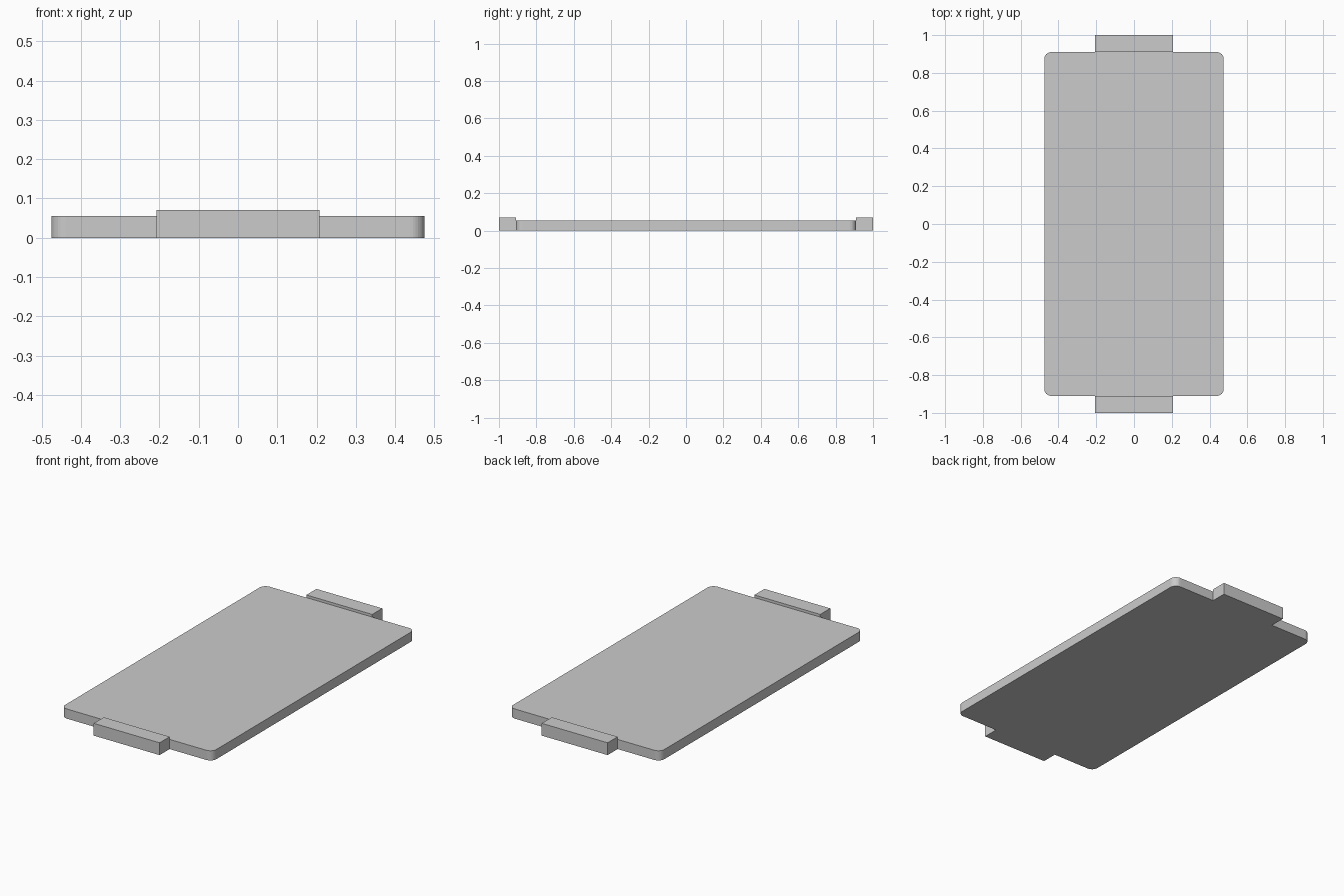
import bpy, bmesh
from math import sin, cos, pi

if "Cube" in bpy.data.objects:
    bpy.data.objects.remove(bpy.data.objects["Cube"])

HALF_X, HALF_Y, THICK, RADIUS, SEG = 0.475, 0.91, 0.055, 0.037, 8
TAB_X, TAB_Z = 0.207, 0.07


def extrude_outline(name, outline, height):
    """Make a solid by raising a flat outline from z = 0."""
    bm = bmesh.new()
    base = bm.faces.new([bm.verts.new((x, y, 0)) for x, y in outline])
    top = bmesh.ops.extrude_face_region(bm, geom=[base], use_keep_orig=True)
    verts = [v for v in top["geom"] if isinstance(v, bmesh.types.BMVert)]
    bmesh.ops.translate(bm, verts=verts, vec=(0, 0, height))
    bmesh.ops.recalc_face_normals(bm, faces=bm.faces)
    mesh = bpy.data.meshes.new(name)
    bm.to_mesh(mesh)
    bm.free()
    obj = bpy.data.objects.new(name, mesh)
    bpy.context.collection.objects.link(obj)
    return obj


# Flat tray plate with rounded corners
outline = []
for i, (sx, sy) in enumerate([(1, 1), (-1, 1), (-1, -1), (1, -1)]):
    for k in range(SEG + 1):
        a = (i + k / SEG) * pi / 2
        outline.append((sx * (HALF_X - RADIUS) + RADIUS * cos(a),
                        sy * (HALF_Y - RADIUS) + RADIUS * sin(a)))
extrude_outline("tray_plate", outline, THICK)

# Slightly taller block handle at each end
for name, side in (("front_handle", -1), ("back_handle", 1)):
    y0, y1 = sorted((side * HALF_Y, side * 1.0))
    extrude_outline(name, [(-TAB_X, y0), (TAB_X, y0), (TAB_X, y1), (-TAB_X, y1)], TAB_Z)
